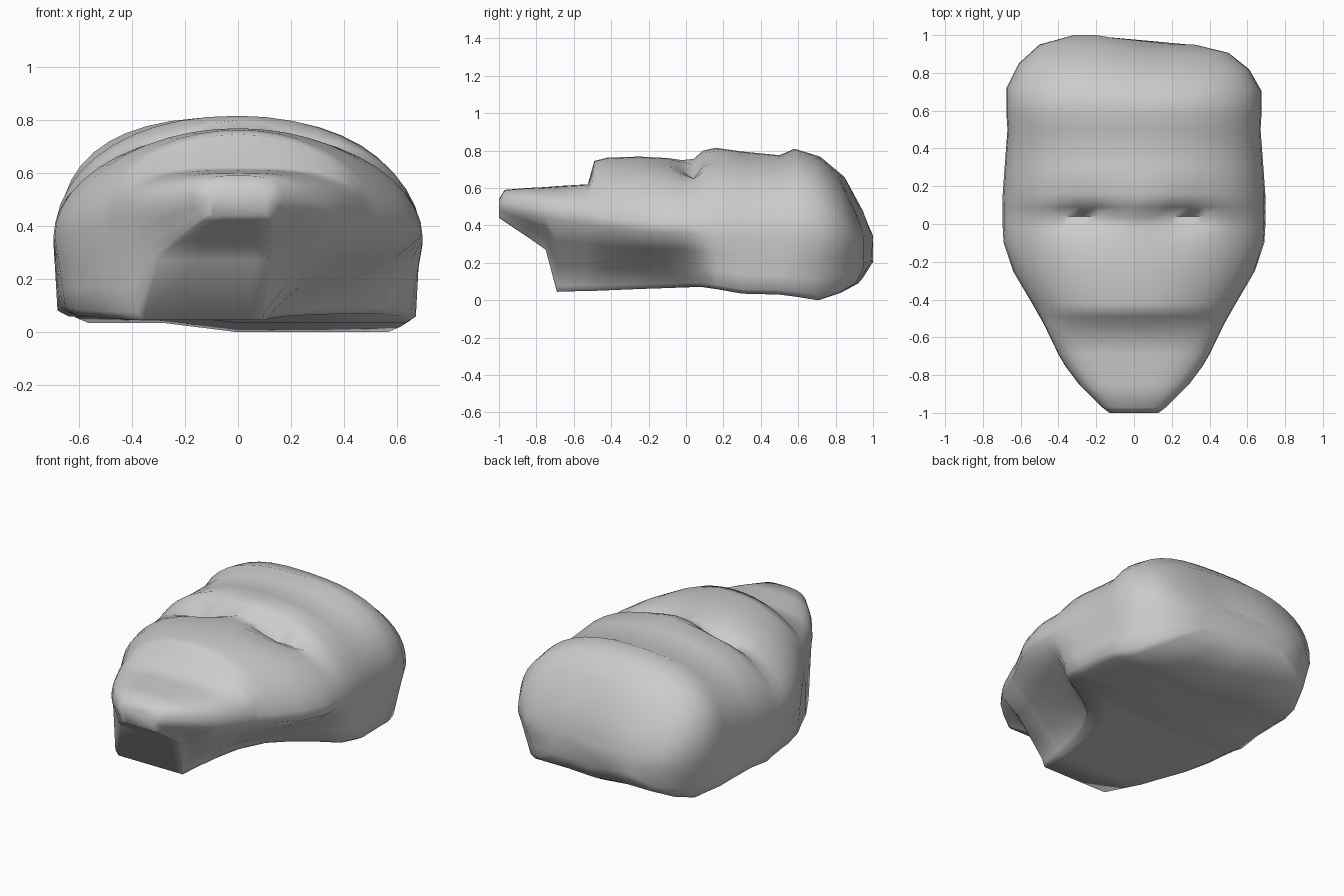
import bpy, bmesh, math

# Stations along the head, chin to crown:
# y, half width, top z, widest z, base reach right, base reach left, base z
STATIONS = [
    (-1.00, 0.13, 0.54, 0.50, 0.10, 0.10, 0.44),
    (-0.97, 0.17, 0.59, 0.49, 0.13, 0.14, 0.42),
    (-0.85, 0.29, 0.60, 0.46, 0.14, 0.24, 0.34),
    (-0.75, 0.365, 0.605, 0.44, 0.12, 0.32, 0.27),
    (-0.69, 0.40, 0.61, 0.43, 0.10, 0.38, 0.045),
    (-0.525, 0.48, 0.62, 0.41, 0.12, 0.48, 0.05),
    (-0.49, 0.50, 0.745, 0.40, 0.13, 0.50, 0.05),
    (-0.42, 0.54, 0.762, 0.39, 0.14, 0.53, 0.053),
    (-0.25, 0.64, 0.768, 0.37, 0.19, 0.61, 0.06),
    (-0.10, 0.69, 0.760, 0.36, 0.28, 0.65, 0.065),
    (-0.02, 0.695, 0.750, 0.36, 0.38, 0.66, 0.068),
    (0.04, 0.695, 0.758, 0.35, 0.47, 0.67, 0.07),
    (0.09, 0.695, 0.80, 0.34, 0.56, 0.675, 0.07),
    (0.16, 0.695, 0.815, 0.33, 0.65, 0.68, 0.06),
    (0.30, 0.685, 0.795, 0.33, 0.67, 0.67, 0.035),
    (0.50, 0.67, 0.775, 0.33, 0.66, 0.66, 0.03),
    (0.58, 0.675, 0.81, 0.33, 0.65, 0.65, 0.02),
    (0.72, 0.675, 0.77, 0.32, 0.60, 0.60, 0.0),
    (0.85, 0.61, 0.665, 0.31, 0.52, 0.54, 0.04),
    (0.95, 0.50, 0.48, 0.29, 0.42, 0.44, 0.09),
    (1.00, 0.32, 0.36, 0.26, 0.28, 0.28, 0.17),
]
N = 11


def half_section(y, w, zt, zs, wb, zb, left):
    """One half of a cross-section, from top centre to base centre."""
    # Chin is boxy, cheeks are round, crown is squarer on the left
    p = 3.0 if y < -0.5 else 2.0
    if y > 0.1:
        p = 2.05 + min(0.3, (y - 0.1) * 0.4)
        if left:
            p += 0.1 + 0.35 * max(0, 1 - abs(y - 0.68) / 0.4)
    pts = []
    for i in range(N + 1):
        a = i / N * math.pi / 2
        x = w * math.sin(a) ** (2 / p)
        z = zs + (zt - zs) * max(0, math.cos(a)) ** (2 / p)
        # Sunken eye hollows on either side of the bridge
        z -= 0.11 * math.exp(-((x - 0.25) / 0.13) ** 2 - ((y - 0.035) / 0.05) ** 2)
        pts.append((x, z))
    # Jaw undercut running down to the flat base, raised a little on the left
    h = zs - zb
    lift = 0.035 if left and y > 0.2 else 0.0
    pts += [(0.65 * w + 0.35 * wb, zs - 0.3 * h),
            (0.28 * w + 0.72 * wb, zs - 0.65 * h),
            (wb, zb + 0.08 * h + lift), (wb * 0.94, zb + lift),
            (wb * 0.47, zb + lift), (0, zb + lift * 0.5 if left else zb)]
    return pts


def skew(x, y):
    """The crown falls away slightly on the right."""
    t = max(0, (y - 0.6) / 0.4)
    return y - 0.05 * t * min(1, max(0, (x + 0.2) / 0.3))


# Loft the head
bm = bmesh.new()
rings = []
for y, w, zt, zs, wr, wl, zb in STATIONS:
    right = half_section(y, w, zt, zs, wr, zb, False)
    left = half_section(y, w, zt, zs, wl, zb, True)
    loop = right + [(-x, z) for x, z in left[-2:0:-1]]
    rings.append([bm.verts.new((x, skew(x, y), z)) for x, z in loop])
for a, b in zip(rings, rings[1:]):
    n = len(a)
    for i in range(n):
        j = (i + 1) % n
        bm.faces.new((a[i], a[j], b[j], b[i]))
bm.faces.new(rings[0])
bm.faces.new(rings[-1])
bmesh.ops.recalc_face_normals(bm, faces=bm.faces)
me = bpy.data.meshes.new("head")
bm.to_mesh(me)
bm.free()
head = bpy.data.objects.new("head", me)
bpy.context.collection.objects.link(head)
bpy.context.view_layer.objects.active = head
head.select_set(True)
bpy.ops.object.shade_smooth_by_angle(angle=math.radians(85))
